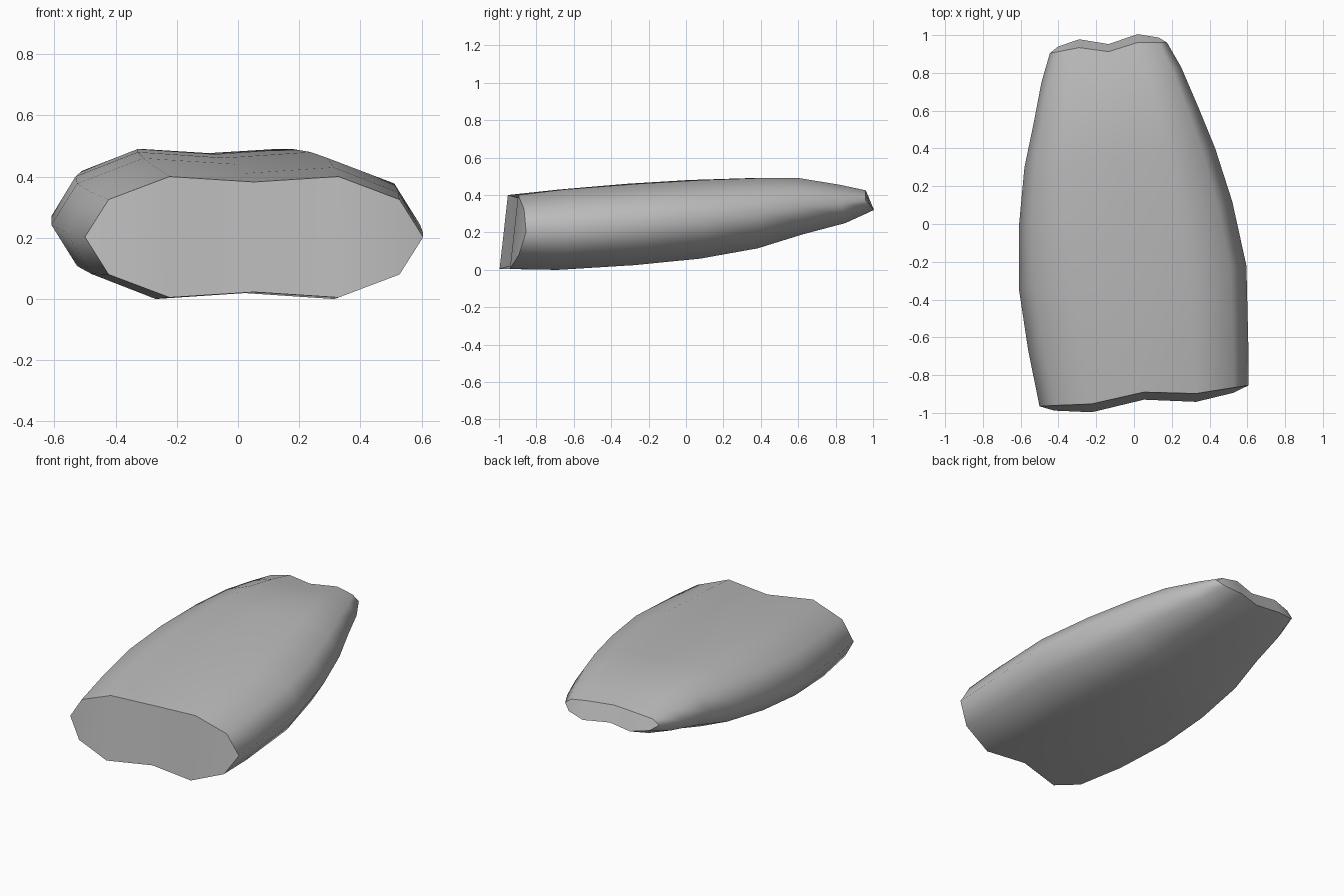
import bpy
import bmesh

cube = bpy.data.objects.get("Cube")
if cube:
    bpy.data.objects.remove(cube, do_unlink=True)

grey = bpy.data.materials.new("plain_grey")
grey.use_nodes = True
colour = (0.5, 0.5, 0.5, 1)
grey.diffuse_color = colour
grey.node_tree.nodes["Principled BSDF"].inputs["Base Color"].default_value = colour

# Stations front to back: right edge x, y; left edge x, y; bottom z, top z
stations = [
    (-0.50, -0.965, 0.605, -0.855, 0.005, 0.40),
    (-0.56, -0.67, 0.605, -0.63, 0.00, 0.43),
    (-0.61, -0.34, 0.595, -0.22, 0.025, 0.46),
    (-0.61, -0.02, 0.52, 0.12, 0.06, 0.48),
    (-0.58, 0.30, 0.43, 0.40, 0.115, 0.49),
    (-0.53, 0.54, 0.34, 0.62, 0.19, 0.49),
    (-0.49, 0.75, 0.25, 0.83, 0.25, 0.455),
    (-0.445, 0.905, 0.175, 0.96, 0.32, 0.425),
]

# Cross-section columns: position across, half height, outward bulge of the ends
columns = [(-1, 0, 0), (-0.86, 0.62, 0.017), (-0.5, 1, 0.037), (0, 0.91, 0),
           (0.5, 1, 0.037), (0.86, 0.62, 0.017), (1, 0, 0)]
last = len(columns) - 1
ring = [(c, 1) for c in range(last + 1)] + [(c, -1) for c in range(last - 1, 0, -1)]


def section_point(station, end, column, side):
    x0, y0, x1, y1, low, high = station
    u, v, bulge = columns[column]
    t = (u + 1) / 2
    v *= side
    y = y0 + (y1 - y0) * t + end * (bulge - 0.022 * v)
    return (x0 + (x1 - x0) * t, y, (low + high) / 2 + v * (high - low) / 2)


bm = bmesh.new()
rings = []
for i, station in enumerate(stations):
    end = 2 * i / (len(stations) - 1) - 1
    rings.append([bm.verts.new(section_point(station, end, c, s)) for c, s in ring])

# Skin between the sections
count = len(ring)
for a, b in zip(rings, rings[1:]):
    for k in range(count):
        n = (k + 1) % count
        bm.faces.new((a[k], a[n], b[n], b[k]))

# Wavy end caps, filled column by column
for loop in (rings[0], rings[-1]):
    for c in range(last):
        corners = [loop[c], loop[c + 1], loop[-c - 1], loop[-c]]
        bm.faces.new(list(dict.fromkeys(corners)))
bmesh.ops.recalc_face_normals(bm, faces=bm.faces[:])

# Smooth skin with crisp rims
for face in bm.faces:
    face.smooth = True
for loop in (rings[0], rings[-1]):
    for k in range(count):
        bm.edges.get((loop[k - 1], loop[k])).smooth = False

mesh = bpy.data.meshes.new("tapered_body")
bm.to_mesh(mesh)
bm.free()
mesh.materials.append(grey)
body = bpy.data.objects.new("tapered_body", mesh)
bpy.context.scene.collection.objects.link(body)
